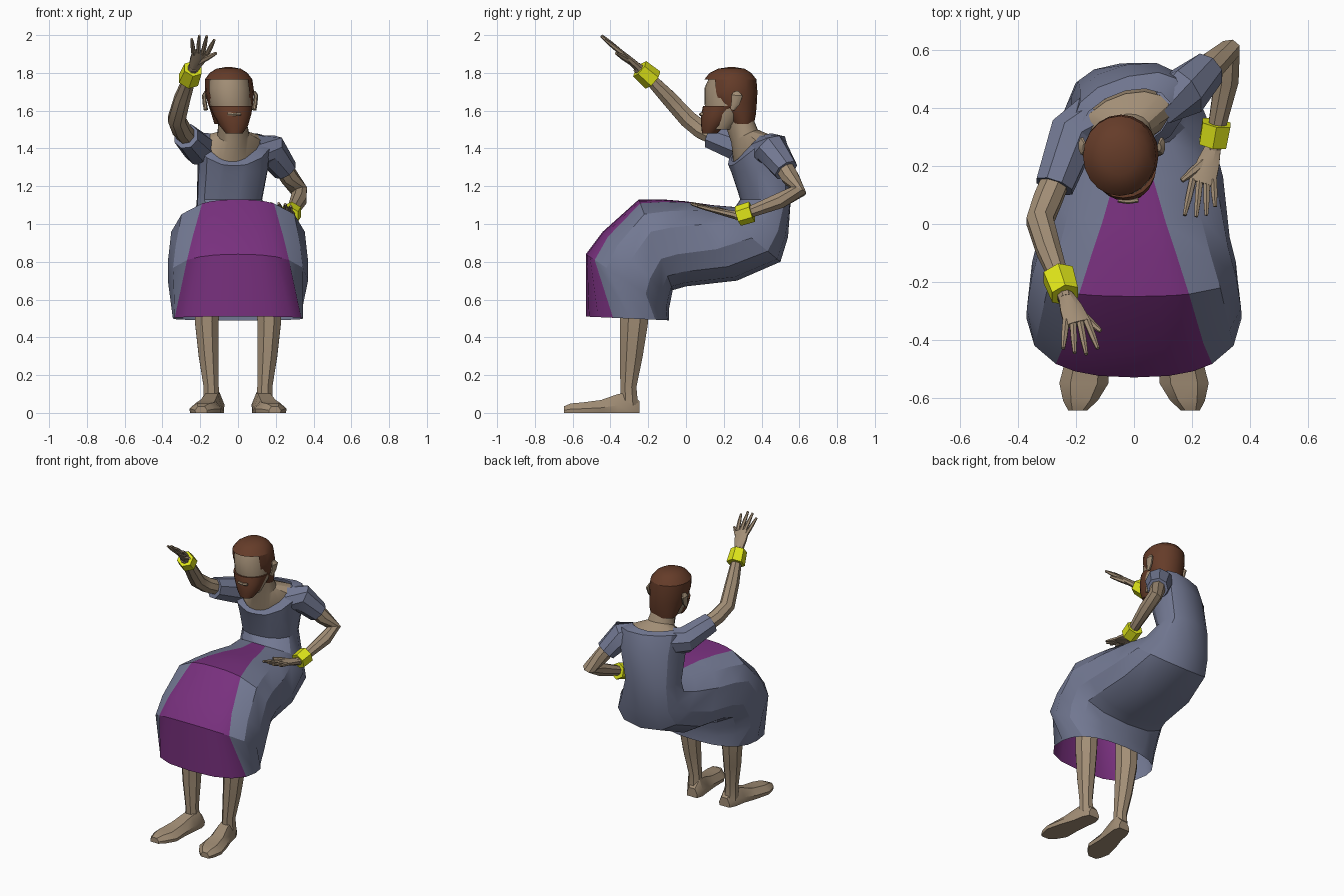
import bpy, bmesh
from math import sin, cos, pi, asin
from mathutils import Vector as V

if "Cube" in bpy.data.objects:
    bpy.data.objects.remove(bpy.data.objects["Cube"])


def material(name, rgb):
    m = bpy.data.materials.new(name)
    m.diffuse_color = (*rgb, 1)
    m.use_nodes = True
    m.node_tree.nodes["Principled BSDF"].inputs["Base Color"].default_value = m.diffuse_color
    return m


SKIN = material("skin", (.36, .27, .18))
BLUE = material("blue cloth", (.17, .19, .29))
PURPLE = material("purple cloth", (.19, .03, .21))
GOLD = material("yellow metal", (.75, .8, .01))
HAIR = material("brown hair", (.13, .045, .022))


def loft(name, rings, mats, caps=(True, True), pick=None, drop=None):
    """Skin a list of equal rings; pick(row, col) gives a material slot."""
    bm = bmesh.new()
    rows = [[bm.verts.new(p) for p in r] for r in rings]
    n = len(rows[0])
    for j in range(len(rows) - 1):
        for i in range(n):
            k = (i + 1) % n
            f = bm.faces.new((rows[j][i], rows[j][k], rows[j + 1][k], rows[j + 1][i]))
            f.material_index = pick(j, i) if pick else 0
    for cap, row in zip(caps, (rows[0], rows[-1])):
        if cap:
            bm.faces.new(row)
    bmesh.ops.recalc_face_normals(bm, faces=bm.faces)
    if drop:
        gone = [f for f in bm.faces if drop(f.calc_center_median())]
        bmesh.ops.delete(bm, geom=gone, context='FACES')
    me = bpy.data.meshes.new(name)
    bm.to_mesh(me)
    bm.free()
    for m in mats:
        me.materials.append(m)
    ob = bpy.data.objects.new(name, me)
    bpy.context.collection.objects.link(ob)
    return ob


def tube(name, pts, radii, mat, sides=8, across=(1, 0, 0)):
    """Tube along points; each radius is a number or (width, thickness)."""
    pts = [V(p) for p in pts]
    rings = []
    for i, p in enumerate(pts):
        t = (pts[min(i + 1, len(pts) - 1)] - pts[max(i - 1, 0)]).normalized()
        s = V(across)
        s = (s - t * s.dot(t)).normalized()
        n = t.cross(s)
        a, b = radii[i] if isinstance(radii[i], tuple) else (radii[i], radii[i])
        rings.append([p + s * a * cos(2 * pi * (j + .5) / sides) + n * b * sin(2 * pi * (j + .5) / sides)
                      for j in range(sides)])
    return loft(name, rings, [mat])


def section(f, b, hw, cx=0, lift=0, yaw=0, w=.07, e=.8):
    """Body section from front point f to back point b (y, z); w is the front panel half width."""
    p = asin((w / hw) ** (1 / e))
    ts = [-p + p * i / 3 for i in range(6)] + [p + (2 * pi - 2 * p) * i / 12 for i in range(12)]
    sp = lambda v: abs(v) ** e * (1 if v > 0 else -1)
    out = []
    for t in ts:
        x, c = hw * sp(sin(t)), sp(cos(t))
        y = (f[0] + b[0]) / 2 + (f[0] - b[0]) / 2 * c + yaw * x
        z = (f[1] + b[1]) / 2 + (f[1] - b[1]) / 2 * c + lift * sin(t) ** 2
        out.append((cx + x, y, z))
    return out


def level(z, cx, cy, rx, ry, n=20):
    return [(cx + rx * sin(2 * pi * i / n), cy - ry * cos(2 * pi * i / n), z) for i in range(n)]


# dress: bodice, seat, lap and open hem, with the purple front panel
dress = [
    section((.25, 1.33), (.46, 1.47), .16, -.03, .06, .25, e=1),
    section((.235, 1.31), (.51, 1.46), .195, -.02, .05, .25),
    section((.25, 1.27), (.55, 1.35), .19, -.025, 0, .2),
    section((.29, 1.13), (.555, 1.13), .175, -.045, 0, .1),
    section((.26, 1.09), (.54, .93), .21, -.02, w=.05),
    section((.14, 1.10), (.50, .80), .26, w=.07),
    section((0, 1.12), (.27, .70), .31, w=.11),
    section((-.12, 1.13), (0, .67), .335, w=.15),
    section((-.25, 1.13), (-.07, .65), .36, w=.19),
    section((-.44, .96), (-.08, .60), .372, w=.24),
    section((-.53, .84), (-.09, .55), .372, w=.27),
    section((-.53, .51), (-.09, .49), .345, w=.335),
]
loft("dress", dress, [BLUE, PURPLE], (False, False), lambda j, i: int(j >= 4 and i < 6))

# upper chest and neck
loft("neck", [
    section((.27, 1.28), (.46, 1.40), .155, -.03, .06, .25, e=1),
    section((.255, 1.335), (.45, 1.46), .155, -.03, .06, .25, e=1),
    section((.24, 1.43), (.38, 1.50), .085, -.025, .01, .1, e=1),
    section((.19, 1.58), (.33, 1.62), .07, -.03, e=1)], [SKIN])

# head, hair, beard, mouth, ears
loft("head", [level(*r) for r in (
    (1.50, -.02, .18, .06, .06), (1.58, -.03, .21, .1, .105), (1.64, -.04, .22, .112, .122),
    (1.72, -.045, .225, .115, .127), (1.78, -.045, .235, .105, .11))], [SKIN])
loft("hair", [level(*r) for r in (
    (1.53, -.035, .30, .09, .06), (1.58, -.035, .285, .105, .085), (1.64, -.04, .25, .12, .125),
    (1.70, -.045, .24, .13, .138), (1.765, -.05, .235, .126, .138), (1.80, -.05, .235, .1, .11),
    (1.822, -.05, .24, .065, .07), (1.83, -.05, .24, .02, .02))], [HAIR], (False, True),
    drop=lambda c: c.y < .165 and c.z < 1.75)
loft("beard", [level(*r) for r in (
    (1.48, -.02, .125, .045, .04), (1.52, -.022, .145, .075, .065), (1.58, -.03, .175, .1, .095),
    (1.625, -.037, .2, .115, .11))], [HAIR])
tube("mouth", [(-.055, .083, 1.583), (-.02, .078, 1.58), (.015, .083, 1.583)],
     [(.009, .009)] * 3, SKIN, 6, (0, 0, 1))
for s in (-1, 1):
    x = -.042 + s * .128
    tube("ear", [(x, .245, 1.605), (x + s * .006, .262, 1.64), (x + s * .01, .27, 1.68), (x, .265, 1.70)],
         [(.012, .012), (.012, .025), (.012, .032), (.008, .015)], SKIN)


def hand(name, wrist, knuckle, tips, thumb):
    w, k = V(wrist), V(knuckle)
    tube(name + "_palm", [w, w.lerp(k, .45), k], [(.028, .024), (.042, .02), (.05, .014)], SKIN)
    for i, tip in enumerate(tips):
        base = k + V((.036 - .024 * i, 0, 0)) + (w - k) * .1
        tip = V(tip)
        tube(name + "_finger", [base, base.lerp(tip, .55), tip], [.0135, .012, .007], SKIN, 6)
    base, th = w.lerp(k, .3), V(thumb)
    tube(name + "_thumb", [base, base.lerp(th, .6), th], [.018, .015, .008], SKIN, 6, (0, 0, 1))


# raised arm
tube("raised_sleeve", [(-.13, .37, 1.39), (-.21, .31, 1.40), (-.275, .13, 1.465)], [.09, .088, .07], BLUE)
tube("raised_arm", [(-.25, .2, 1.44), (-.30, .08, 1.5), (-.325, .01, 1.555), (-.295, -.09, 1.665),
                    (-.25, -.21, 1.79), (-.235, -.26, 1.83)], [.05, .052, .05, .045, .032, .028], SKIN)
tube("raised_bracelet", [(-.262, -.175, 1.762), (-.238, -.245, 1.822)], [.06, .053], GOLD, 6)
hand("raised_hand", (-.235, -.25, 1.825), (-.195, -.345, 1.91),
     [(-.125, -.43, 1.975), (-.165, -.45, 1.995), (-.205, -.445, 1.997), (-.245, -.43, 1.98)],
     (-.115, -.37, 1.905))

# resting arm
tube("resting_sleeve", [(.09, .42, 1.39), (.175, .455, 1.39), (.25, .53, 1.285)], [.085, .09, .068], BLUE)
tube("resting_arm", [(.21, .49, 1.35), (.27, .55, 1.25), (.325, .595, 1.175), (.32, .5, 1.125),
                     (.285, .33, 1.06), (.275, .26, 1.045)], [.05, .05, .046, .045, .032, .028], SKIN)
tube("resting_bracelet", [(.285, .35, 1.065), (.272, .275, 1.042)], [.056, .054], GOLD, 6)
hand("resting_hand", (.275, .27, 1.045), (.235, .14, 1.075),
     [(.28, .06, 1.095), (.25, .03, 1.105), (.215, .025, 1.11), (.175, .03, 1.11)][::1],
     (.165, .15, 1.085))

# bare legs and feet
for s in (-1, 1):
    tube("leg", [(s * .165, -.26, .80), (s * .165, -.27, .62), (s * .165, -.275, .48), (s * .155, -.29, .30),
                 (s * .142, -.305, .14), (s * .14, -.30, .04)],
         [(.07, .08), (.072, .082), (.068, .08), (.057, .065), (.043, .046), (.05, .05)], SKIN)
    foot = []
    for y, x, hw, h in ((-.245, .125, .04, .06), (-.29, .13, .058, .11), (-.36, .14, .06, .10),
                        (-.45, .16, .072, .068), (-.55, .173, .085, .055), (-.61, .185, .06, .05),
                        (-.645, .195, .032, .035)):
        foot.append([(s * (x + hw * a), y, h * b) for a, b in
                     ((-.95, 0), (.95, 0), (1, .4), (.55, 1), (-.55, 1), (-1, .4))])
    loft("foot", foot, [SKIN])

bpy.ops.object.select_all(action='SELECT')
bpy.context.view_layer.objects.active = bpy.data.objects["dress"]
bpy.ops.object.shade_smooth_by_angle(angle=.5)
